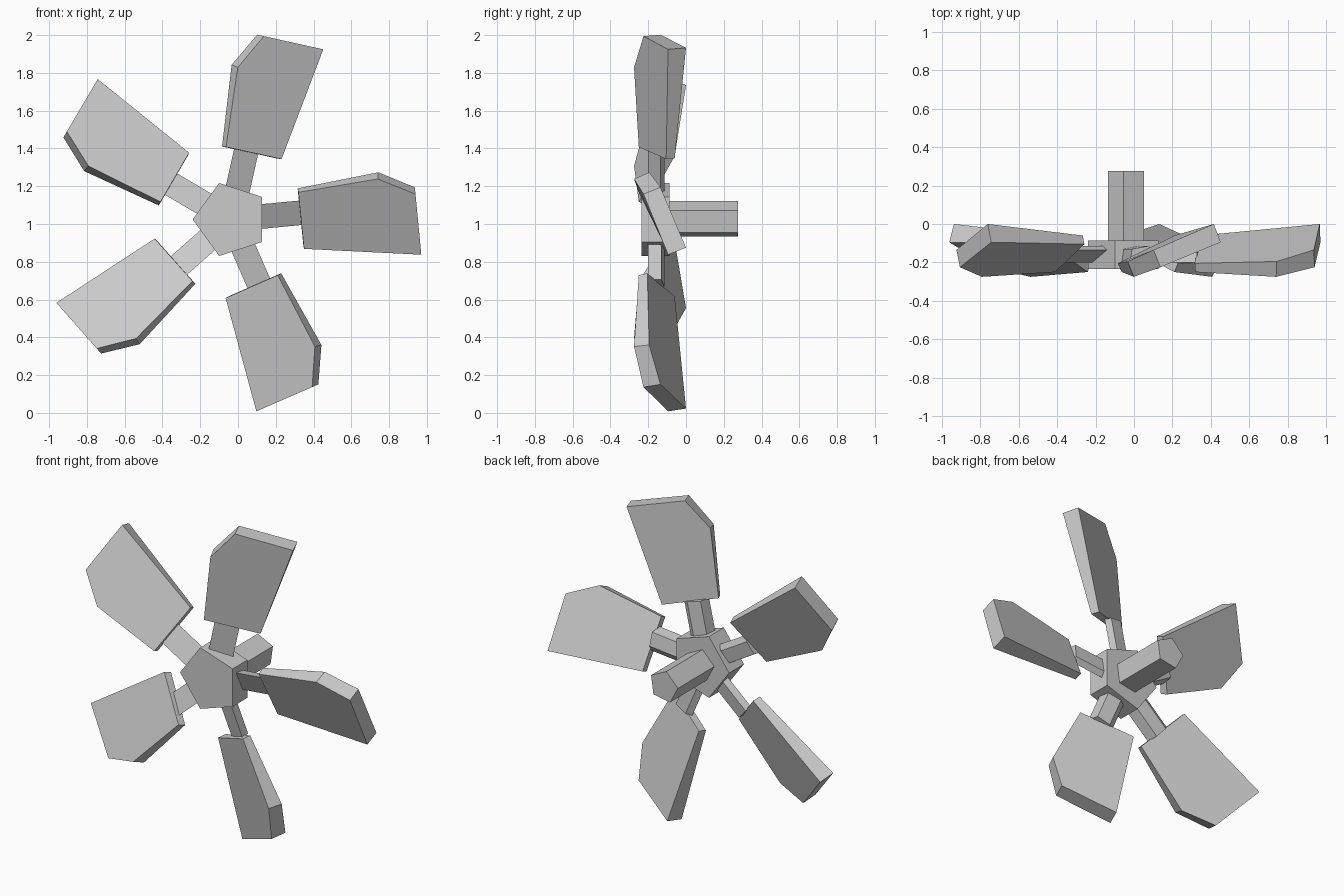
import bpy
import math
from mathutils import Matrix, Vector

if "Cube" in bpy.data.objects:
    bpy.data.objects.remove(bpy.data.objects["Cube"])

CENTRE = Vector((-0.037, 0, 1.024))

grey = bpy.data.materials.new("plain_grey")
grey.use_nodes = True
GREY = (0.6, 0.6, 0.6, 1)
grey.diffuse_color = GREY
grey.node_tree.nodes["Principled BSDF"].inputs["Base Color"].default_value = GREY


def loft(name, start, end, matrix):
    """Closed solid between two matching outlines."""
    n = len(start)
    faces = [tuple(range(n)), tuple(reversed(range(n, 2 * n)))]
    faces += [(i, n + i, n + (i + 1) % n, (i + 1) % n) for i in range(n)]
    mesh = bpy.data.meshes.new(name)
    mesh.from_pydata([matrix @ Vector(p) for p in start + end], [], faces)
    mesh.materials.append(grey)
    obj = bpy.data.objects.new(name, mesh)
    bpy.context.collection.objects.link(obj)
    bpy.context.view_layer.objects.active = obj
    bpy.ops.object.mode_set(mode='EDIT')
    bpy.ops.mesh.select_all(action='SELECT')
    bpy.ops.mesh.normals_make_consistent(inside=False)
    bpy.ops.object.mode_set(mode='OBJECT')
    return obj


def pentagon(radius, turn, y):
    angles = [math.radians(turn + 72 * i) for i in range(5)]
    return [(radius * math.cos(a), y, radius * math.sin(a)) for a in angles]


# Hub and rear shaft
move = Matrix.Translation(CENTRE)
loft("hub", pentagon(0.203, 36, -0.235), pentagon(0.203, 36, -0.087), move)
loft("shaft", pentagon(0.1, 28, -0.1), pentagon(0.1, 28, 0.275), move)

# Blade outline, front and back: along the arm, depth, across the arm
front = [(0.369, -0.25, 0.109), (0.794, -0.275, 0.139), (0.985, -0.225, 0.04),
         (0.985, -0.095, -0.282), (0.37, -0.105, -0.192)]
back = [(0.367, -0.205, 0.13), (0.8, -0.195, 0.174), (0.985, -0.135, 0.076),
        (0.985, 0.0, -0.245), (0.368, -0.06, -0.172)]

# Arm cross-section: depth, across
section = [(-0.2, 0.065), (-0.13, 0.055), (-0.115, -0.03), (-0.135, -0.065)]

# Five arms and pitched blades around the hub
for i in range(5):
    place = move @ Matrix.Rotation(-math.radians(5.5 + 72 * i), 4, 'Y')
    loft(f"arm_{i + 1}", [(0.1, y, s) for y, s in section],
         [(0.372, y, s) for y, s in section], place)
    loft(f"blade_{i + 1}", front, back, place)
